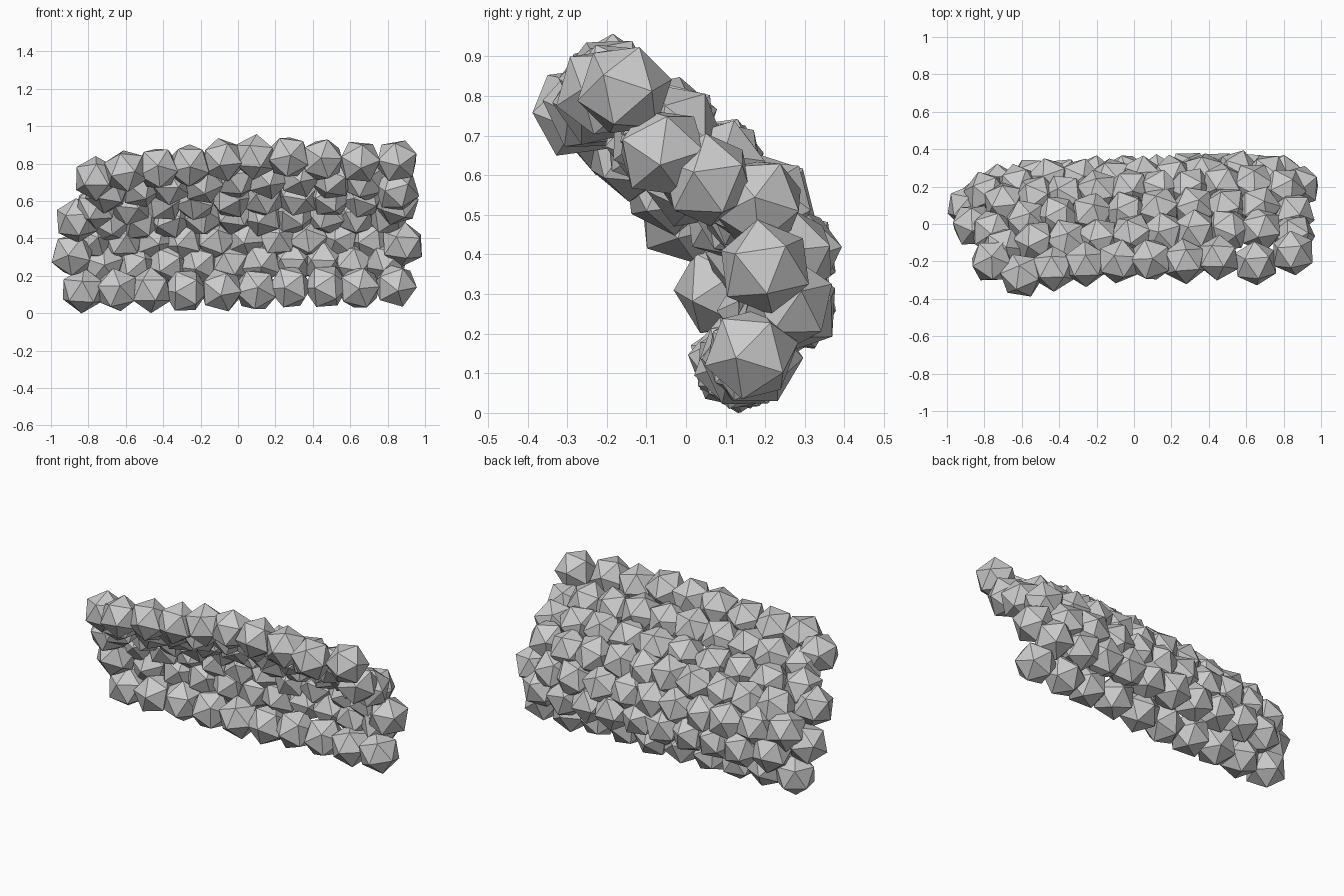
import bpy, bmesh, random, math
from mathutils import Matrix, Vector, Euler

if "Cube" in bpy.data.objects:
    bpy.data.objects.remove(bpy.data.objects["Cube"])

random.seed(7)
R = 0.123


def ball_row(name, points):
    """One row of randomly turned icosahedra."""
    bm = bmesh.new()
    for p in points:
        turn = Euler([random.uniform(0, math.tau) for _ in range(3)]).to_matrix().to_4x4()
        bmesh.ops.create_icosphere(bm, subdivisions=1, radius=R,
                                   matrix=Matrix.Translation(p) @ turn)
    mesh = bpy.data.meshes.new(name)
    bm.to_mesh(mesh)
    bm.free()
    bpy.context.collection.objects.link(bpy.data.objects.new(name, mesh))


# each row of the curled sheet: name, first x, last x, count, y, z, slope of y,
# slope of z, sag of z, then (dy, dz) of the curled-in left and right ends
rows = [
    ("bottom_row", -0.83, 0.84, 10, 0.15, 0.13, 0.03, 0.01, 0.00, (0, 0), (-0.01, 0.01)),
    ("second_row", -0.885, 0.79, 11, 0.255, 0.265, 0.04, 0.015, 0.00, (-0.13, 0.06), (-0.03, 0.0)),
    ("third_row", -0.79, 0.88, 11, 0.25, 0.405, 0.045, 0.02, 0.02, (-0.05, 0.02), (-0.09, -0.04)),
    ("fourth_row", -0.86, 0.80, 11, 0.175, 0.53, 0.06, 0.025, 0.03, (-0.13, 0.01), (-0.04, 0.0)),
    ("fifth_row", -0.76, 0.85, 10, 0.065, 0.625, 0.06, 0.035, 0.05, (-0.06, 0), (-0.06, -0.03)),
    ("sixth_row", -0.70, 0.85, 10, -0.065, 0.72, 0.055, 0.045, 0.07, (-0.03, 0), (-0.04, -0.05)),
]

for name, x0, x1, n, y, z, sy, sz, sag, left, right in rows:
    points = []
    for i in range(n):
        x = x0 + (x1 - x0) * i / (n - 1)
        # curl fades in over the last two balls of each end
        end, k = (left, i) if i < n / 2 else (right, n - 1 - i)
        w = (1, 0.2)[k] if k < 2 else 0
        p = Vector((x, y + sy * x + end[0] * w,
                    z + sz * x - sag * x * x + end[1] * w))
        if k > 0:  # slight irregularity
            p += Vector([random.uniform(-0.008, 0.008) for _ in range(3)])
        points.append(p)
    ball_row(name, points)

# wavy top edge
ball_row("top_row", [Vector(p) for p in (
    (-0.76, -0.20, 0.72), (-0.60, -0.275, 0.76), (-0.43, -0.24, 0.775),
    (-0.26, -0.215, 0.79), (-0.08, -0.20, 0.82), (0.09, -0.19, 0.835),
    (0.27, -0.20, 0.835), (0.45, -0.18, 0.82), (0.65, -0.21, 0.81),
    (0.85, -0.155, 0.815))])
